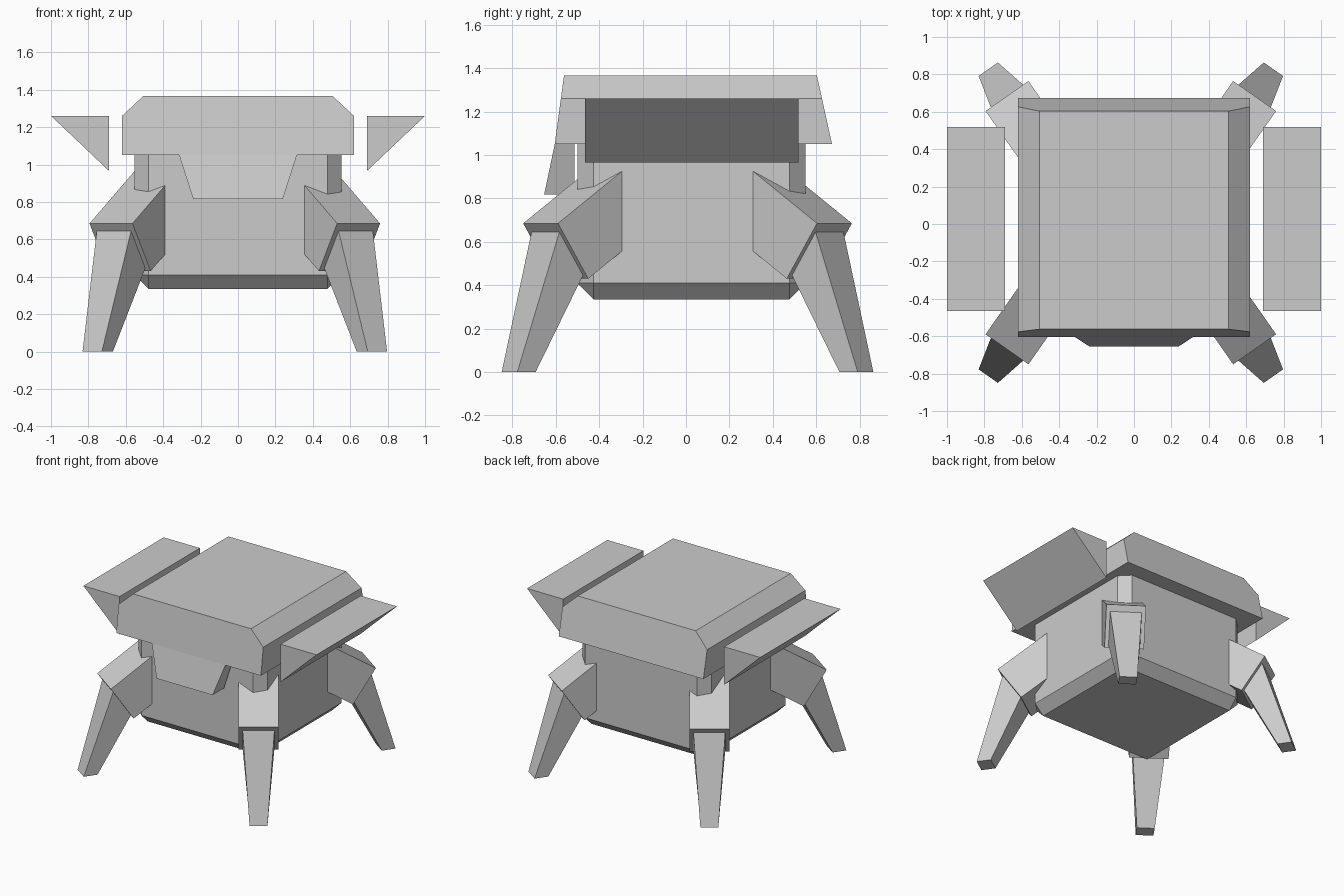
import bpy, bmesh, math
from mathutils import Vector

if "Cube" in bpy.data.objects:
    bpy.data.objects.remove(bpy.data.objects["Cube"])


def loft(name, ring_a, ring_b):
    """Closed solid between two matching rings of points."""
    bm = bmesh.new()
    a = [bm.verts.new(p) for p in ring_a]
    b = [bm.verts.new(p) for p in ring_b]
    n = len(a)
    bm.faces.new(a)
    bm.faces.new(b[::-1])
    for i in range(n):
        j = (i + 1) % n
        bm.faces.new((a[i], b[i], b[j], a[j]))
    bmesh.ops.recalc_face_normals(bm, faces=bm.faces)
    me = bpy.data.meshes.new(name)
    bm.to_mesh(me)
    bm.free()
    ob = bpy.data.objects.new(name, me)
    bpy.context.collection.objects.link(ob)
    return ob


# Body: chamfered box whose top is sunk into the head
rect = [(-0.553, -0.5), (0.553, -0.5), (0.553, 0.55), (-0.553, 0.55)]
body = loft("body", [(x, y, 0.335) for x, y in rect], [(x, y, 1.2) for x, y in rect])
bev = body.modifiers.new("chamfer", 'BEVEL')
bev.width = 0.074
bev.segments = 1

# Head: chamfered front profile with sloped front and back
prof = [(-0.62, 1.05), (0.62, 1.05), (0.62, 1.26), (0.505, 1.367),
        (-0.505, 1.367), (-0.62, 1.26)]
loft("head",
     [(x, -0.605 + (z - 1.05) * 0.135, z) for x, z in prof],
     [(x, 0.673 - (z - 1.05) * 0.22, z) for x, z in prof])

# Chin plate hanging from the front of the head
chin = [(-0.315, 1.05), (0.315, 1.05), (0.24, 0.817), (-0.24, 0.817)]
loft("chin_plate",
     [(x, -0.605 - (1.05 - z) * 0.21, z) for x, z in chin],
     [(x, -0.515, z) for x, z in chin])

# Side wings: floating triangular prisms
for side, sx in (("left", -1), ("right", 1)):
    tri = [(0.69, 1.26), (1.0, 1.26), (0.69, 0.966)]
    loft(side + "_wing",
         [(sx * x, -0.465, z) for x, z in tri],
         [(sx * x, 0.518, z) for x, z in tri])

# Legs: tilted box thigh plus tapered shin, mirrored about the leg centre
ang = math.radians(55)
out = Vector((math.cos(ang), math.sin(ang)))
across = Vector((-out.y, out.x))
knee = Vector((0.662, 0.677))
KNEE_Z = 0.685
down = Vector((-0.17, -0.255))       # along the thigh's end face, in (s, z)
back = Vector((-0.832, 0.555)) * 0.55  # along the thigh towards the body


def leg_point(s, v, z, sx, sy):
    p = knee + out * s + across * v
    return (sx * p.x - 0.017, sy * p.y + 0.007, z)


def on_end(t):
    return down.x * t, KNEE_Z + down.y * t


def quad(p, q, w, sx, sy):
    return [leg_point(p[0], -w, p[1], sx, sy), leg_point(p[0], w, p[1], sx, sy),
            leg_point(q[0], w, q[1], sx, sy), leg_point(q[0], -w, q[1], sx, sy)]


for fb, sy in (("front", -1), ("back", 1)):
    for lr, sx in (("left", -1), ("right", 1)):
        top, low = on_end(0), on_end(1)
        shifted = [(p[0] + back.x, p[1] + back.y) for p in (top, low)]
        loft(f"{fb}_{lr}_thigh",
             quad(top, low, 0.14, sx, sy), quad(*shifted, 0.14, sx, sy))
        loft(f"{fb}_{lr}_shin",
             quad(on_end(0.16), on_end(0.94), 0.112, sx, sy),
             quad((0.175, 0), (0.072, 0), 0.063, sx, sy))
